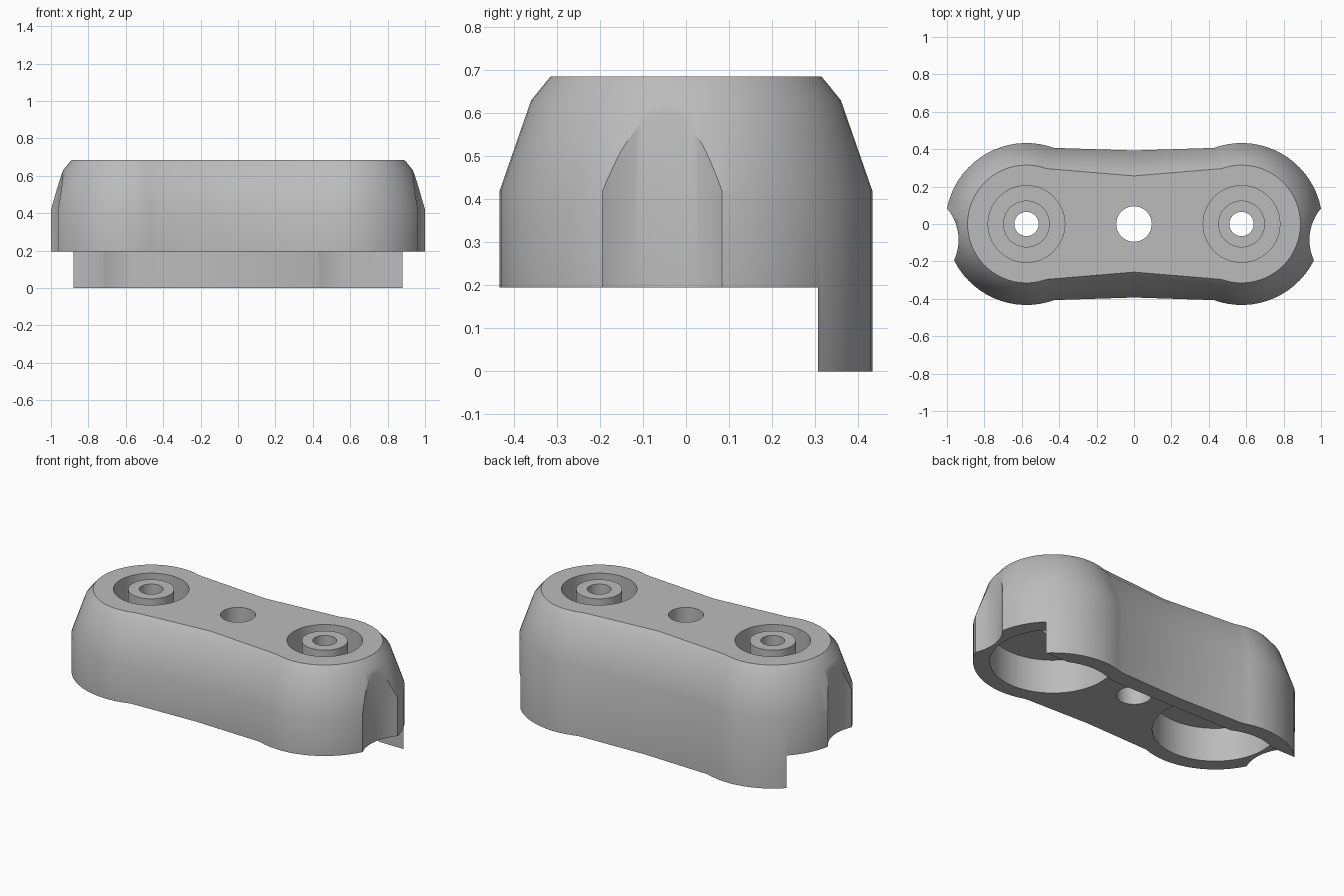
import bpy, bmesh
from math import sin, cos, pi, radians

if "Cube" in bpy.data.objects:
    bpy.data.objects.remove(bpy.data.objects["Cube"])

grey = bpy.data.materials.new("plain grey")
grey.use_nodes = True
colour = (0.5, 0.5, 0.5, 1)
grey.diffuse_color = colour
grey.node_tree.nodes["Principled BSDF"].inputs["Base Color"].default_value = colour

PIVOT = 0.575      # distance of each round end from the middle
SEAT = 0.195       # underside height of the main body
SEG = 96


def make(name, bm):
    bmesh.ops.recalc_face_normals(bm, faces=bm.faces)
    me = bpy.data.meshes.new(name)
    bm.to_mesh(me)
    bm.free()
    me.materials.append(grey)
    ob = bpy.data.objects.new(name, me)
    bpy.context.collection.objects.link(ob)
    return ob


def bridge(bm, a, b):
    n = len(a)
    for i in range(n):
        bm.faces.new((a[i], a[(i + 1) % n], b[(i + 1) % n], b[i]))


def outline(r, waist):
    """Dog-bone outline: round ends joined by a slightly pinched waist."""
    steps, kink = 40, radians(110)
    arc = [-kink + 2 * kink * i / steps for i in range(steps + 1)]
    right = [(PIVOT + r * cos(a), r * sin(a)) for a in arc]
    left = [(-x, -y) for x, y in right]
    return right + [(0, waist)] + left + [(0, -waist)]


def cylinder(name, x, y, r, z0, z1):
    bm = bmesh.new()
    rings = [[bm.verts.new((x + r * cos(2 * pi * i / SEG), y + r * sin(2 * pi * i / SEG), z))
              for i in range(SEG)] for z in (z0, z1)]
    bridge(bm, *rings)
    for ring in rings:
        bm.faces.new(ring)
    return make(name, bm)


def tube(name, x, r_in, r_out, z0, z1):
    bm = bmesh.new()
    rings = [[bm.verts.new((x + r * cos(2 * pi * i / SEG), r * sin(2 * pi * i / SEG), z))
              for i in range(SEG)]
             for r, z in ((r_in, z0), (r_out, z0), (r_out, z1), (r_in, z1))]
    for i in range(4):
        bridge(bm, rings[i], rings[(i + 1) % 4])
    return make(name, bm)


# Tapered body, lofted through its height
bm = bmesh.new()
levels = [(0, 0.433, 0.393), (0.42, 0.433, 0.393), (0.63, 0.36, 0.31), (0.685, 0.315, 0.257)]
rings = [[bm.verts.new((x, y, z)) for x, y in outline(r, w)] for z, r, w in levels]
for a, b in zip(rings, rings[1:]):
    bridge(bm, a, b)
bm.faces.new(rings[0])
bm.faces.new(rings[-1])
body = make("cover_body", bm)

# Cutter that leaves only the rear lip below the seat
bm = bmesh.new()
bmesh.ops.create_cube(bm, size=1)
for v in bm.verts:
    v.co = (v.co.x * 3, 0.307 if v.co.y > 0 else -1, SEAT if v.co.z > 0 else -0.5)
cutters = [make("lip_cutter", bm)]

# Holes, ring pockets, underside cavities and end notches
cutters.append(cylinder("centre_hole_cutter", 0, 0, 0.095, -0.5, 1))
for side, s in (("left", 1), ("right", -1)):
    x = s * PIVOT
    cutters += [
        cylinder(side + "_cavity_cutter", x, 0, 0.342, -0.5, 0.40),
        tube(side + "_pocket_cutter", x, 0.125, 0.205, 0.46, 1),
        cylinder(side + "_bolt_hole_cutter", x, 0, 0.065, -0.5, 1),
        cylinder(side + "_notch_cutter", s * 1.198, -0.085, 0.26, -0.5, 1),
    ]

bpy.ops.object.select_all(action='DESELECT')
bpy.context.view_layer.objects.active = body
body.select_set(True)
for c in cutters:
    m = body.modifiers.new(c.name, 'BOOLEAN')
    m.operation, m.solver, m.object = 'DIFFERENCE', 'EXACT', c
    bpy.ops.object.modifier_apply(modifier=m.name)
    bpy.data.objects.remove(c)
bpy.ops.object.shade_smooth_by_angle(angle=radians(30))
